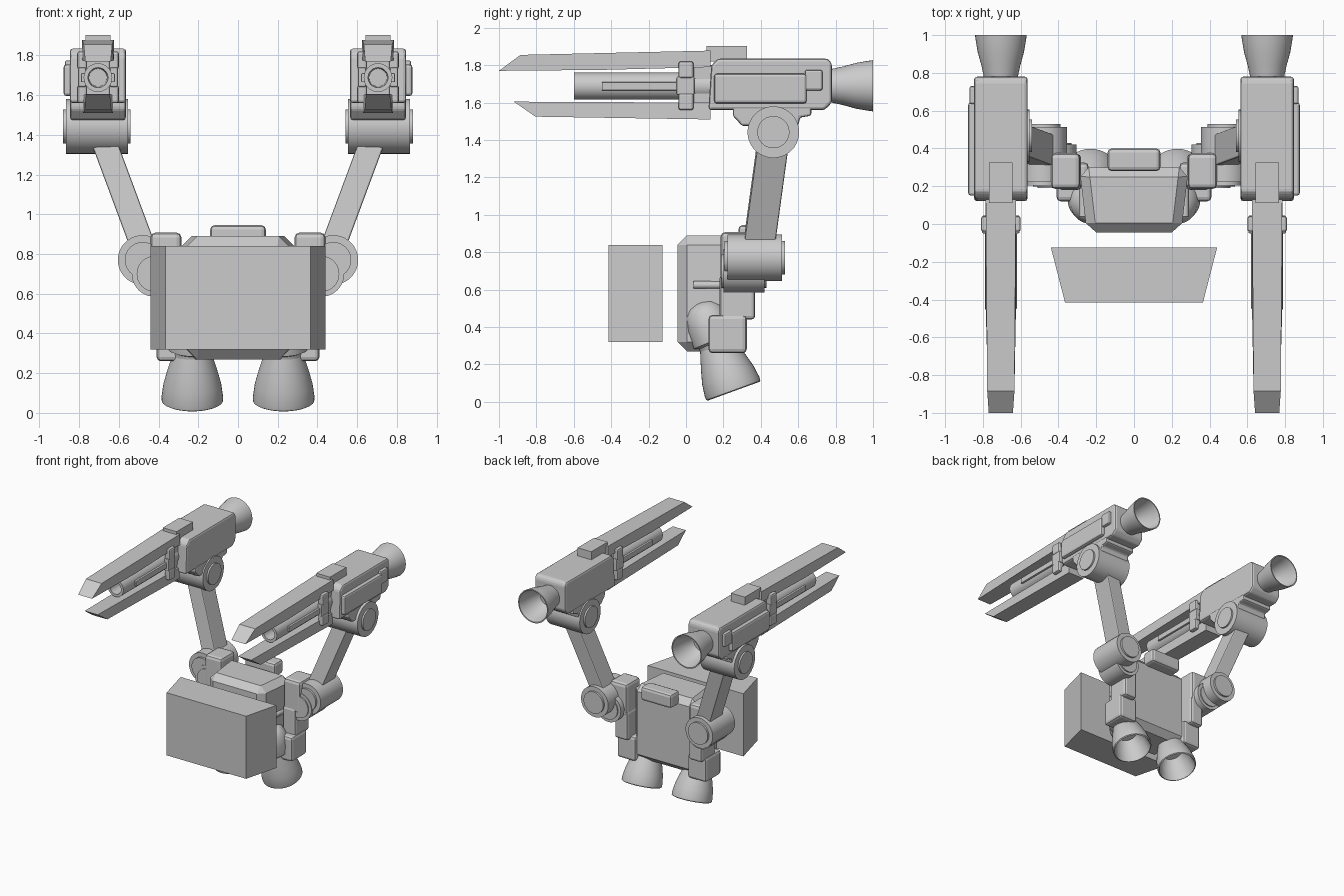
import bpy, bmesh, math
from mathutils import Vector, Matrix

old = bpy.data.objects.get("Cube")
if old:
    bpy.data.objects.remove(old, do_unlink=True)

grey = bpy.data.materials.new("plain_grey")
grey.use_nodes = True
grey.diffuse_color = (0.6, 0.6, 0.6, 1)
grey.node_tree.nodes["Principled BSDF"].inputs["Base Color"].default_value = (0.6, 0.6, 0.6, 1)


def finish(name, bm, bevel=0, mirror=True, smooth=False, segments=2):
    """Turn a bmesh into an object, mirrored across x = 0 where it is a pair."""
    bmesh.ops.recalc_face_normals(bm, faces=bm.faces)
    me = bpy.data.meshes.new(name)
    bm.to_mesh(me)
    bm.free()
    me.materials.append(grey)
    ob = bpy.data.objects.new(name, me)
    bpy.context.collection.objects.link(ob)
    if smooth:
        me.shade_smooth()
        me.set_sharp_from_angle(angle=math.radians(35))
    if mirror:
        ob.modifiers.new("Mirror", 'MIRROR').use_mirror_merge = False
    if bevel:
        mod = ob.modifiers.new("Bevel", 'BEVEL')
        mod.width, mod.segments = bevel, segments
        mod.limit_method = 'ANGLE'
    return ob


def box(name, x, y, z, bevel=0.0, mirror=True, front=1.0, segments=2):
    """Box from ranges; front scales the width of its -y end."""
    bm = bmesh.new()
    bmesh.ops.create_cube(bm, size=1)
    mid = (x[0] + x[1]) / 2
    for v in bm.verts:
        s = front if v.co.y < 0 else 1
        v.co = (mid + v.co.x * (x[1] - x[0]) * s,
                y[0] + (v.co.y + 0.5) * (y[1] - y[0]),
                z[0] + (v.co.z + 0.5) * (z[1] - z[0]))
    return finish(name, bm, bevel, mirror, segments=segments)


def lathe(name, start, end, profile, sides=40):
    """Closed turned shape; profile is (fraction along the axis, radius)."""
    bm = bmesh.new()
    start, axis = Vector(start), Vector(end) - Vector(start)
    turn = axis.to_track_quat('Z', 'Y')
    rings = []
    for t, r in profile:
        rings.append([bm.verts.new(start + axis * t + turn @ Vector(
            (r * math.cos(a), r * math.sin(a), 0)))
            for a in (math.tau * i / sides for i in range(sides))])
    for a, b in zip(rings, rings[1:]):
        for i in range(sides):
            j = (i + 1) % sides
            bm.faces.new((a[i], a[j], b[j], b[i]))
    bm.faces.new(rings[0][::-1])
    bm.faces.new(rings[-1])
    return finish(name, bm, smooth=True)


def capped(name, start, end, r, cap, inset):
    """Drum with a smaller raised disc at each end."""
    return lathe(name, start, end, [(0, cap), (inset, cap), (inset, r),
                                    (1 - inset, r), (1 - inset, cap), (1, cap)])


def prism(name, outline, mid, half, bevel=0, taper=None):
    """Side outline (y, z) given width in x; taper(y) scales that width."""
    bm = bmesh.new()
    sides = [[bm.verts.new((mid + s * half * (taper(y) if taper else 1), y, z))
              for y, z in outline] for s in (-1, 1)]
    bm.faces.new(sides[0])
    bm.faces.new(sides[1][::-1])
    n = len(outline)
    for i in range(n):
        j = (i + 1) % n
        bm.faces.new((sides[0][i], sides[1][i], sides[1][j], sides[0][j]))
    return finish(name, bm, bevel)


def beam(name, start, end, width, depth, bevel):
    """Straight rectangular bar between two points, kept square to x."""
    bm = bmesh.new()
    start, end = Vector(start), Vector(end)
    up = (end - start).normalized()
    side = Vector((0, 1, 0)).cross(up).normalized()
    frame = Matrix((side, up.cross(side), up)).transposed()
    bmesh.ops.create_cube(bm, size=1)
    for v in bm.verts:
        size = Vector((width, depth, (end - start).length))
        v.co = (start + end) / 2 + frame @ (v.co * size)
    return finish(name, bm, bevel)


# Torso, chest block and rear pack
box("torso", (-0.29, 0.29), (-0.045, 0.30), (0.27, 0.89), 0.05, False, 0.86, 1)
box("chest_block", (-0.44, 0.44), (-0.415, -0.125), (0.32, 0.84), 0, False, 0.83)
box("rear_pack", (-0.14, 0.14), (0.28, 0.40), (0.83, 0.945), 0.022, False)

# Side columns and leg blocks
box("side_column", (0.285, 0.44), (0.185, 0.375), (0.64, 0.908), 0.025)
box("column_neck", (0.28, 0.40), (0.18, 0.37), (0.44, 0.68), 0.02)
box("leg_block", (0.24, 0.41), (0.12, 0.325), (0.26, 0.465), 0.022)
lathe("side_strut", (0.27, 0.04, 0.625), (0.27, 0.25, 0.625), [(0, 0.02), (1, 0.02)], 16)

# Leg thrusters: rounded housing and hollow bell on the same tilted axis
lathe("thruster_housing", (0.23, 0.20, 0.23), (0.23, 0.075, 0.53),
      [(0, 0.10), (0.3, 0.10), (0.34, 0.125), (0.62, 0.12), (0.85, 0.10), (0.95, 0.07), (1, 0.03)])
lathe("thruster_bell", (0.23, 0.255, 0.057), (0.23, 0.165, 0.305),
      [(0.85, 0.06), (0.4, 0.12), (0.05, 0.138), (0, 0.145), (0.02, 0.154), (0.1, 0.155),
       (0.35, 0.146), (0.6, 0.128), (0.85, 0.108), (1, 0.095)])

# Shoulder drums, upper arm and elbow drum
capped("inner_shoulder", (0.42, 0.19, 0.70), (0.42, 0.43, 0.70), 0.115, 0.09, 0.04)
capped("outer_shoulder", (0.48, 0.205, 0.77), (0.48, 0.53, 0.77), 0.125, 0.09, 0.05)
beam("arm", (0.465, 0.385, 0.80), (0.695, 0.47, 1.42), 0.125, 0.165, 0.008)
capped("elbow", (0.54, 0.467, 1.442), (0.88, 0.467, 1.442), 0.138, 0.086, 0.04)

# Cannon body, saddle and outer panel
GX = 0.705
prism("cannon_saddle", [(0.25, 1.58), (0.25, 1.53), (0.30, 1.475), (0.60, 1.475),
                        (0.61, 1.52), (0.67, 1.53), (0.67, 1.58)], GX, 0.14, 0.012)
prism("cannon_body", [(0.12, 1.56), (0.135, 1.80), (0.17, 1.835), (0.76, 1.835),
                      (0.78, 1.81), (0.78, 1.60), (0.74, 1.56)], GX, 0.142, 0.028)
box("side_panel", (0.82, 0.878), (0.15, 0.645), (1.595, 1.755), 0.015)
box("panel_catch", (0.82, 0.872), (0.635, 0.73), (1.665, 1.775), 0.012)
lathe("rear_bell", (GX, 0.77, 1.69), (GX, 1.0, 1.69),
      [(0, 0.088), (0.3, 0.103), (0.6, 0.122), (0.85, 0.132), (1, 0.137),
       (1, 0.128), (0.8, 0.118), (0.4, 0.10), (0.15, 0.07)])


# Long rails above and below the barrel
def rail_taper(y):
    return 0.8 if y < -0.9 else 0.9 if y < -0.7 else 1


prism("upper_rail", [(-1.0, 1.77), (-0.885, 1.855), (0.13, 1.878), (0.13, 1.79),
                     (-0.45, 1.775)], GX, 0.08, 0, rail_taper)
prism("lower_rail", [(-0.92, 1.605), (-0.805, 1.525), (0.13, 1.51), (0.13, 1.60)],
      GX, 0.075, 0, rail_taper)
box("rail_sight", (GX - 0.063, GX + 0.063), (0.11, 0.325), (1.82, 1.902))

# Barrel with open muzzle, side strips and clamp
lathe("barrel", (GX, -0.6, 1.688), (GX, 0.15, 1.688),
      [(0.2, 0.045), (0, 0.05), (0, 0.072), (1, 0.072)])
for side in (-1, 1):
    c = GX + side * 0.07
    box("barrel_strip", (c - 0.015, c + 0.015), (-0.45, -0.05), (1.665, 1.71), 0.004)
    c = GX + side * 0.08
    box("clamp_middle", (c - 0.02, c + 0.02), (-0.05, 0.045), (1.64, 1.74), 0.008)
    for low, high in ((1.56, 1.65), (1.73, 1.82)):
        box("clamp_jaw", (c - 0.025, c + 0.025), (-0.04, 0.04), (low, high), 0.012)
box("breech", (GX - 0.06, GX + 0.06), (0.04, 0.15), (1.58, 1.80), 0.01)
